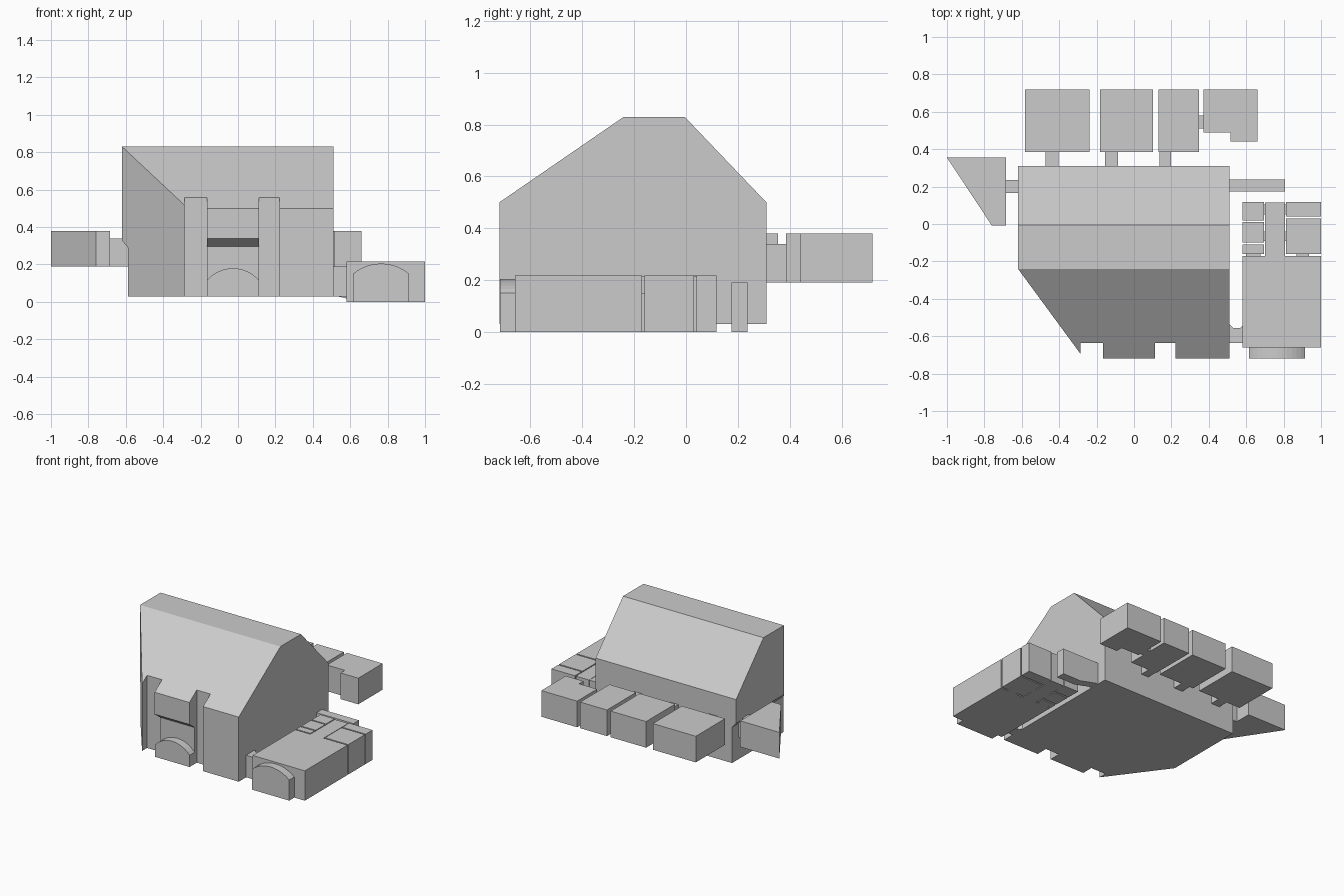
import bpy, bmesh, math
from mathutils import Vector

if "Cube" in bpy.data.objects:
    bpy.data.objects.remove(bpy.data.objects["Cube"])


def prism(name, pts, axis, lo, hi):
    """Extrude a 2D outline along an axis: x takes (y,z), y takes (x,z), z takes (x,y)."""
    place = {'x': lambda a, b: (lo, a, b), 'y': lambda a, b: (a, lo, b), 'z': lambda a, b: (a, b, lo)}[axis]
    step = Vector([(hi - lo) if axis == c else 0 for c in 'xyz'])
    bm = bmesh.new()
    face = bm.faces.new([bm.verts.new(place(a, b)) for a, b in pts])
    grown = bmesh.ops.extrude_face_region(bm, geom=[face])['geom']
    bmesh.ops.translate(bm, vec=step, verts=[v for v in grown if isinstance(v, bmesh.types.BMVert)])
    bmesh.ops.recalc_face_normals(bm, faces=bm.faces)
    mesh = bpy.data.meshes.new(name)
    bm.to_mesh(mesh)
    bm.free()
    ob = bpy.data.objects.new(name, mesh)
    bpy.context.collection.objects.link(ob)
    return ob


def box(name, x0, x1, y0, y1, z0, z1):
    return prism(name, [(x0, y0), (x1, y0), (x1, y1), (x0, y1)], 'z', z0, z1)


def boolean(ob, cutter, op):
    mod = ob.modifiers.new(op, 'BOOLEAN')
    mod.operation, mod.solver, mod.object = op, 'EXACT', cutter
    bpy.context.view_layer.update()
    mesh = bpy.data.meshes.new_from_object(ob.evaluated_get(bpy.context.evaluated_depsgraph_get()))
    ob.modifiers.clear()
    ob.data = mesh
    bpy.data.objects.remove(cutter)


def arch(name, x0, x1, y0, y1, z0, side, top, n=12):
    """Block with a shallow rounded top."""
    cx, r = (x0 + x1) / 2, (x1 - x0) / 2
    h = top - side
    R = (r * r + h * h) / (2 * h)
    a = math.asin(r / R)
    curve = [(cx + R * math.sin(a - 2 * a * i / n), top - R + R * math.cos(a - 2 * a * i / n))
             for i in range(n + 1)]
    return prism(name, [(x0, z0), (x1, z0)] + curve, 'y', y0, y1)


# Main hall: roof profile intersected with the notched floor plan
hall = prism('main_hall', [(-.72, .03), (-.72, .5), (-.24, .83), (-.005, .83), (.31, .5), (.31, .03)],
             'x', -.8, .8)
plan = [(-.62, .5), (-.62, -.24), (-.287, -.693), (-.287, -.635), (-.167, -.635), (-.167, -.9),
        (.113, -.9), (.113, -.635), (.223, -.635), (.223, -.9), (.51, -.9), (.51, .5)]
boolean(hall, prism('plan_cutter', plan, 'z', -.5, 1.5), 'INTERSECT')
# Recess above the entrance with a sloping underside
boolean(hall, prism('entrance_cutter', [(-.9, -.1), (-.66, -.1), (-.66, .295), (-.72, .34), (-.9, .475)],
                    'x', -.1671, .1131), 'DIFFERENCE')
# Lower left wall is stepped in
boolean(hall, prism('wall_cutter', [(-.8, -.1), (-.588, -.1), (-.588, .29), (-.66, .373), (-.8, .373)],
                    'y', -1, 1), 'DIFFERENCE')
arch('hall_entrance', -.167, .113, -.718, -.655, .03, .115, .18)

# Row of back rooms and the passages into them
for i, (x0, x1, p0, p1) in enumerate([(-.583, -.237, -.472, -.403), (-.183, .102, -.155, -.085),
                                      (.132, .347, .137, .197)]):
    box(f'back_room_{i + 1}', x0, x1, .385, .72, .19, .38)
    box(f'back_passage_{i + 1}', p0, p1, .305, .39, .19, .34)
prism('back_corner_room', [(.372, .49), (.517, .49), (.517, .44), (.66, .44), (.66, .72), (.372, .72)],
      'z', .19, .38)
box('corner_room_passage', .342, .377, .51, .58, .19, .34)

# Left wedge room
prism('wedge_room', [(-1, .355), (-.76, -.008), (-.685, -.008), (-.685, .355)], 'z', .19, .38)
box('wedge_passage', -.69, -.58, .165, .235, .19, .338)

# Right wing
box('wing_room', .58, 1, -.66, -.17, 0, .217)
arch('wing_entrance', .615, .915, -.718, -.655, 0, .15, .205)
prism('wing_passage', [(.505, -.635), (.585, -.635), (.585, -.54), (.57, -.555), (.53, -.555), (.505, -.53)],
      'z', .03, .19)
box('wing_corridor', .7, .806, -.172, .115, 0, .215)
for i, (x0, x1, y0, y1) in enumerate([(.58, .695, .02, .118), (.58, .695, -.1, .01), (.58, .695, -.16, -.11),
                                      (.812, 1, .04, .118), (.812, 1, -.16, .03)]):
    box(f'small_room_{i + 1}', x0, x1, y0, y1, 0, .217)
for i, (x0, x1, y0, y1) in enumerate([(.69, .705, .05, .105), (.69, .705, -.09, -.04),
                                      (.6, .675, -.175, -.155), (.87, .935, -.175, -.155),
                                      (.8, .815, .05, .105), (.8, .815, -.09, -.04)]):
    box(f'small_doorway_{i + 1}', x0, x1, y0, y1, 0, .15)

# Side corridor with a ramp down from the hall
prism('side_corridor', [(.505, .03), (.53, .03), (.66, 0), (.806, 0), (.806, .19), (.505, .19)],
      'y', .175, .238)
